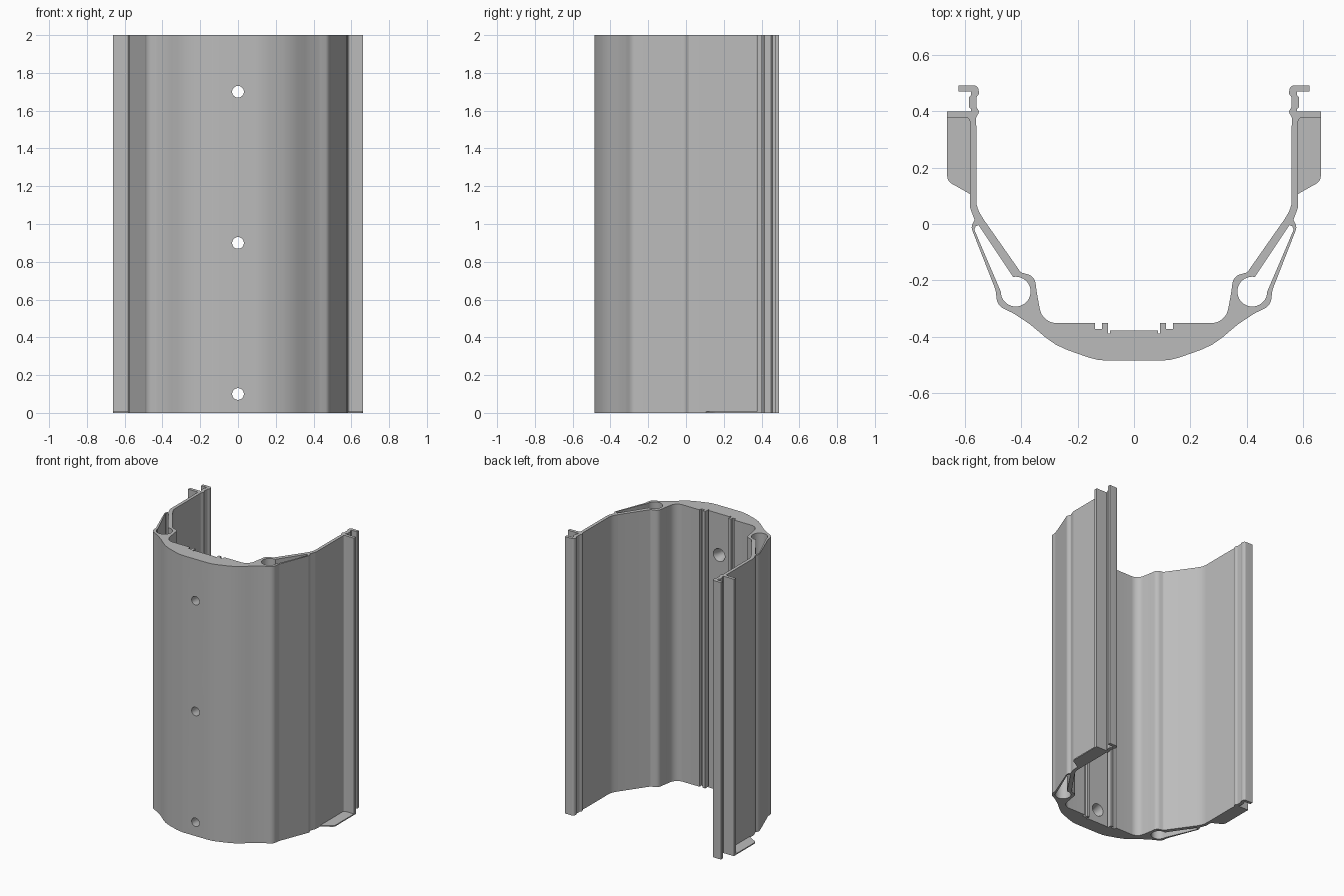
import bpy
import bmesh
import math
from mathutils import Vector, Matrix

old = bpy.data.objects.get("Cube")
if old:
    bpy.data.objects.remove(old, do_unlink=True)

HEIGHT = 2.0
grey = bpy.data.materials.new("aluminium_grey")
grey.use_nodes = True
colour = (0.5, 0.5, 0.5, 1)
grey.diffuse_color = colour
grey.node_tree.nodes["Principled BSDF"].inputs["Base Color"].default_value = colour


def fillet(corners, closed=False):
    """Round each (x, y, radius) corner of a path."""
    out = []
    n = len(corners)
    for i, c in enumerate(corners):
        p = Vector(c[:2])
        r = c[2] if len(c) > 2 else 0
        if r == 0 or (not closed and i in (0, n - 1)):
            out.append(p)
            continue
        a = Vector(corners[i - 1][:2]) - p
        b = Vector(corners[(i + 1) % n][:2]) - p
        la, lb = a.length, b.length
        a.normalize()
        b.normalize()
        half = a.angle(b) / 2
        cut = min(r / math.tan(half), la * 0.49, lb * 0.49)
        r = cut * math.tan(half)
        centre = p + (a + b).normalized() * (r / math.sin(half))
        start, end = p + a * cut - centre, p + b * cut - centre
        turn = math.atan2(start.x * end.y - start.y * end.x, start.dot(end))
        steps = max(2, round(abs(turn) / math.radians(10)))
        for s in range(steps + 1):
            out.append(centre + Matrix.Rotation(turn * s / steps, 2) @ start)
    return out


def mirror(points):
    return [Vector((-p.x, p.y)) for p in reversed(points)]


def extrude(name, loops, height):
    """Fill closed loops (inner ones become holes) and raise them."""
    bm = bmesh.new()
    for loop in loops:
        vs = [bm.verts.new((p.x, p.y, 0)) for p in loop]
        for i, v in enumerate(vs):
            bm.edges.new((vs[i - 1], v))
    bmesh.ops.triangle_fill(bm, use_beauty=True, edges=bm.edges[:])
    region = bmesh.ops.extrude_face_region(bm, geom=bm.faces[:])
    top = [g for g in region["geom"] if isinstance(g, bmesh.types.BMVert)]
    bmesh.ops.translate(bm, vec=(0, 0, height), verts=top)
    bmesh.ops.recalc_face_normals(bm, faces=bm.faces[:])
    mesh = bpy.data.meshes.new(name)
    bm.to_mesh(mesh)
    bm.free()
    mesh.materials.append(grey)
    ob = bpy.data.objects.new(name, mesh)
    bpy.context.collection.objects.link(ob)
    return ob


# Left half of the profile: outside, from the front centre to the hook
outside = [
    (0, -0.485), (0.13, -0.485, 0.2), (0.28, -0.432, 0.25), (0.37, -0.355, 0.3),
    (0.43, -0.316, 0.1), (0.485, -0.29, 0.045), (0.491, -0.235, 0.06),
    (0.579, -0.01, 0.03), (0.566, 0.015, 0.005), (0.583, 0.06, 0.06),
    (0.583, 0.377, 0.012), (0.663, 0.377), (0.663, 0.40), (0.578, 0.40),
    (0.578, 0.408), (0.586, 0.415), (0.586, 0.45), (0.578, 0.458),
    (0.578, 0.47), (0.623, 0.47), (0.623, 0.492),
]
# Inside, from the hook back to the screw channel
inside = [
    (0.554, 0.492, 0.02), (0.55, 0.463, 0.012), (0.559, 0.45), (0.559, 0.415),
    (0.549, 0.398, 0.012), (0.562, 0.375, 0.015), (0.56, 0.35),
    (0.56, 0.06, 0.1), (0.533, 0.015, 0.04), (0.402, -0.172, 0.02),
    (0.353, -0.185, 0.05), (0.344, -0.25, 0.06), (0.325, -0.352, 0.12),
    (0.138, -0.352), (0.138, -0.373), (0.113, -0.373), (0.113, -0.352),
    (0.093, -0.352), (0.093, -0.388), (0.086, -0.388), (0.086, -0.378),
]
half = fillet(outside + inside)
outline = half + mirror(half[1:])

# Hollow strut chamber ending in a round port
port = [Vector((0.42 + 0.053 * math.cos(a), -0.24 + 0.053 * math.sin(a)))
        for a in (math.radians(d) for d in range(80, 361, 10))]
chamber = [Vector((0.567, -0.02)), Vector((0.562, -0.008)), Vector((0.552, -0.004))] + port
body = extrude("extruded_housing", [outline, chamber, mirror(chamber)], HEIGHT)

# Countersunk screw holes through the front wall
bm = bmesh.new()
for z in (0.1, 0.9, 1.7):
    for r1, r2, y, depth in ((0.031, 0.031, -0.43, 0.3), (0.029, 0.053, -0.395, 0.08)):
        place = Matrix.Translation((0, y, z)) @ Matrix.Rotation(-math.pi / 2, 4, "X")
        bmesh.ops.create_cone(bm, cap_ends=True, segments=32, radius1=r1,
                              radius2=r2, depth=depth, matrix=place)
mesh = bpy.data.meshes.new("hole_cutter")
bm.to_mesh(mesh)
bm.free()
mesh.materials.append(grey)
cutter = bpy.data.objects.new("hole_cutter", mesh)
cutter.hide_render = True
bpy.context.collection.objects.link(cutter)
cut = body.modifiers.new("screw_holes", "BOOLEAN")
cut.object = cutter
cut.solver = "EXACT"
cut.use_self = True
bpy.context.view_layer.objects.active = body
bpy.ops.object.modifier_apply(modifier=cut.name)
bpy.data.objects.remove(cutter, do_unlink=True)

# Thin foot plates under the side flanges
foot = fillet([(0.583, 0.107), (0.663, 0.152, 0.03), (0.663, 0.377), (0.583, 0.377)])
extrude("left_foot_plate", [foot], 0.008)
extrude("right_foot_plate", [mirror(foot)], 0.008)

# Smooth the rounded walls and keep the corners crisp
bpy.ops.object.select_all(action="DESELECT")
body.select_set(True)
bpy.ops.object.shade_smooth_by_angle(angle=math.radians(25))
